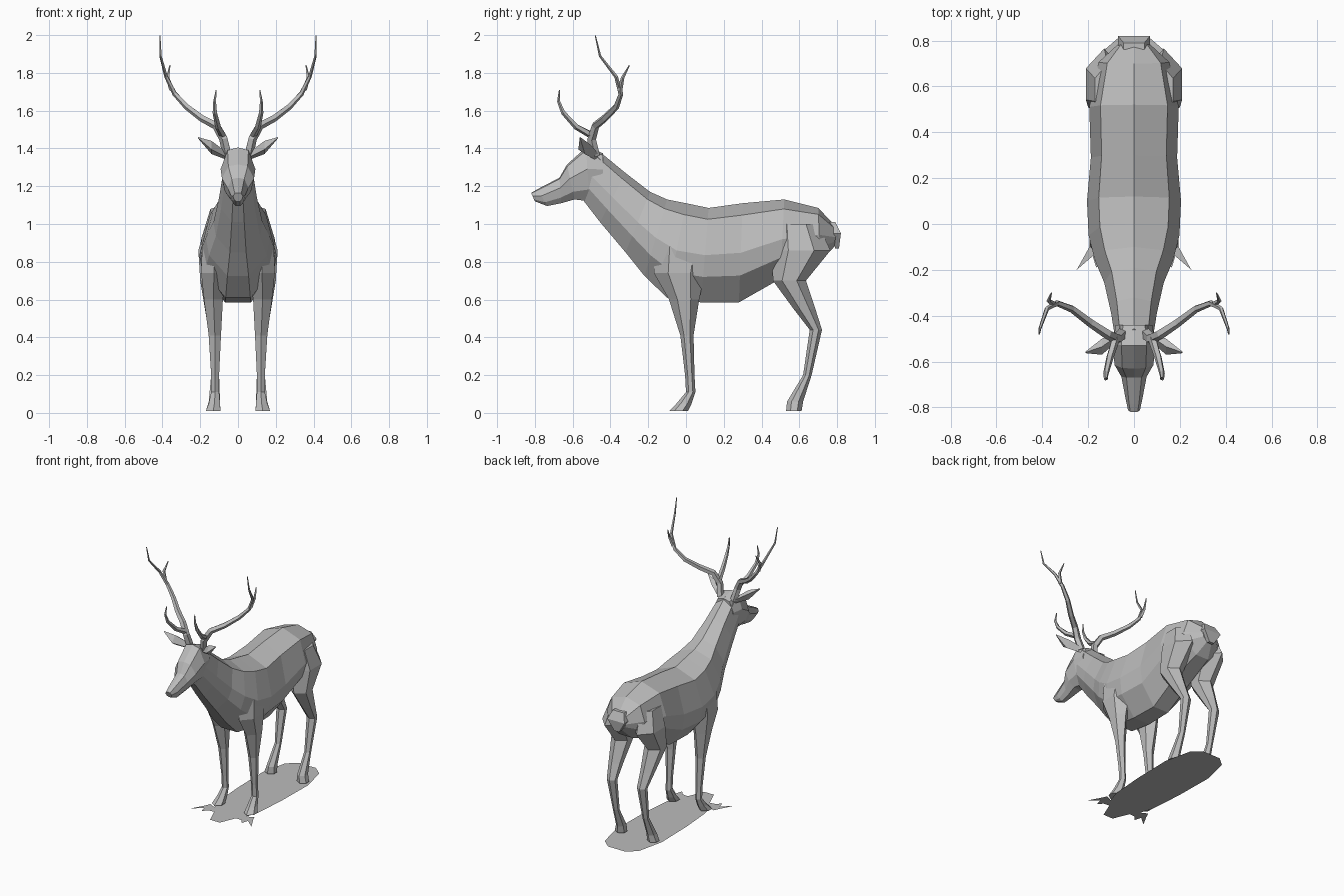
import bpy
import bmesh
import math
from mathutils import Vector

cube = bpy.data.objects.get("Cube")
if cube:
    bpy.data.objects.remove(cube, do_unlink=True)

grey = bpy.data.materials.new("plain grey")
grey.use_nodes = True
grey.diffuse_color = (0.5, 0.5, 0.5, 1)
bsdf = grey.node_tree.nodes["Principled BSDF"]
bsdf.inputs["Base Color"].default_value = (0.5, 0.5, 0.5, 1)
bsdf.inputs["Roughness"].default_value = 0.9


def finish(name, bm, mirror=False):
    """Turn a bmesh into a flat shaded object, optionally mirrored across x."""
    bmesh.ops.recalc_face_normals(bm, faces=bm.faces)
    mesh = bpy.data.meshes.new(name)
    bm.to_mesh(mesh)
    bm.free()
    mesh.materials.append(grey)
    obj = bpy.data.objects.new(name, mesh)
    bpy.context.collection.objects.link(obj)
    if mirror:
        obj.modifiers.new("Mirror", "MIRROR").use_mirror_merge = False
    return obj


def loft(name, rings, mirror=False):
    """Skin equal-sized closed rings and cap both ends."""
    bm = bmesh.new()
    loops = [[bm.verts.new(p) for p in ring] for ring in rings]
    n = len(loops[0])
    for a, b in zip(loops, loops[1:]):
        for i in range(n):
            j = (i + 1) % n
            bm.faces.new((a[i], a[j], b[j], b[i]))
    bm.faces.new(loops[0])
    bm.faces.new(loops[-1])
    return finish(name, bm, mirror)


def torso_ring(station, profile):
    """Symmetric ring between a top point and a bottom point."""
    ty, tz, by, bz, w = station
    half = [(w * x, ty + (by - ty) * t, tz + (bz - tz) * t) for x, t in profile]
    return half + [(-x, y, z) for x, y, z in reversed(half) if x > 0]


def leg_ring(section):
    """Six-sided ring: pointed front and back, flat inside and outside."""
    z, front, back, inner, outer = section
    mid, q = (inner + outer) / 2, (back - front) * 0.28
    return [(mid, front, z), (outer, front + q, z), (outer, back - q, z),
            (mid, back, z), (inner, back - q, z), (inner, front + q, z)]


def horn(name, path, r0, r1, sides=5):
    """Tapered tube along a path, mirrored to both sides."""
    pts = [Vector(p) for p in path]
    rings = []
    for i, p in enumerate(pts):
        d = (pts[min(i + 1, len(pts) - 1)] - pts[max(i - 1, 0)]).normalized()
        u = d.cross(Vector((0.6, 0.8, 0))).normalized()
        v = d.cross(u)
        r = r0 + (r1 - r0) * (i / (len(pts) - 1)) ** 1.3
        angles = [math.tau * k / sides for k in range(sides)]
        rings.append([p + r * (u * math.cos(a) + v * math.sin(a)) for a in angles])
    loft(name, rings, True)


# Body and neck: top y, top z, bottom y, bottom z, half width
body_profile = [(0, 0), (0.75, 0.12), (1, 0.5), (0.9, 0.73), (0.33, 1)]
body = [
    (0.80, 0.98, 0.785, 0.88, 0.06),
    (0.70, 1.085, 0.71, 0.80, 0.155),
    (0.52, 1.13, 0.50, 0.71, 0.195),
    (0.30, 1.11, 0.28, 0.585, 0.188),
    (0.12, 1.085, 0.08, 0.585, 0.205),
    (0.00, 1.11, -0.10, 0.61, 0.198),
    (-0.10, 1.13, -0.22, 0.725, 0.17),
    (-0.19, 1.17, -0.32, 0.85, 0.13),
    (-0.32, 1.27, -0.455, 1.01, 0.10),
    (-0.46, 1.385, -0.54, 1.12, 0.082),
]
loft("body", [torso_ring(s, body_profile) for s in body])

# Head
head_profile = [(0, 0), (0.6, 0.05), (1, 0.4), (0.8, 0.78), (0.35, 1)]
head = [
    (-0.44, 1.375, -0.44, 1.16, 0.08),
    (-0.53, 1.405, -0.51, 1.12, 0.092),
    (-0.63, 1.315, -0.59, 1.13, 0.085),
    (-0.67, 1.245, -0.66, 1.11, 0.055),
    (-0.785, 1.185, -0.735, 1.095, 0.036),
    (-0.82, 1.165, -0.80, 1.12, 0.026),
]
loft("head", [torso_ring(s, head_profile) for s in head])

# Legs: z, front y, back y, inner x, outer x
fore = [
    (0.88, -0.17, 0.13, 0.06, 0.19),
    (0.74, -0.17, 0.10, 0.06, 0.195),
    (0.60, -0.09, 0.07, 0.08, 0.18),
    (0.41, -0.03, 0.04, 0.09, 0.155),
    (0.20, -0.005, 0.045, 0.10, 0.142),
    (0.11, 0.0, 0.05, 0.10, 0.142),
    (0.05, -0.05, 0.03, 0.095, 0.155),
    (0.01, -0.09, 0.01, 0.093, 0.17),
]
hind = [
    (1.00, 0.47, 0.70, 0.06, 0.17),
    (0.86, 0.455, 0.765, 0.05, 0.21),
    (0.70, 0.46, 0.635, 0.07, 0.20),
    (0.55, 0.57, 0.685, 0.085, 0.175),
    (0.44, 0.655, 0.72, 0.09, 0.157),
    (0.20, 0.62, 0.665, 0.10, 0.142),
    (0.06, 0.535, 0.62, 0.095, 0.155),
    (0.01, 0.53, 0.612, 0.093, 0.17),
]
loft("front_legs", [leg_ring(s) for s in fore], True)
loft("hind_legs", [leg_ring(s) for s in hind], True)

# Tail
tail = [(1.01, 0.76, 0.79, 0.045), (0.95, 0.77, 0.82, 0.07), (0.87, 0.79, 0.81, 0.02)]
loft("tail", [[(-w, a, z), (w, a, z), (w, b, z), (-w, b, z)] for z, a, b, w in tail])

# Ears: flat leaf shapes, centre point, half height and half depth
ears = [(0.06, -0.48, 1.36, 0.02), (0.14, -0.535, 1.405, 0.035), (0.212, -0.56, 1.457, 0.003)]
loft("ears", [[(x, y, z + h), (x, y - h, z - h * 0.3), (x, y, z - h), (x, y + h, z + h * 0.3)]
              for x, y, z, h in ears], True)

# Antlers: main beam, brow tine and rear tine
horn("antler_beams", [
    (0.055, -0.48, 1.36), (0.075, -0.50, 1.45), (0.115, -0.48, 1.52), (0.19, -0.43, 1.56),
    (0.27, -0.37, 1.62), (0.335, -0.345, 1.69), (0.38, -0.37, 1.78),
    (0.41, -0.455, 1.89), (0.413, -0.48, 1.997)], 0.026, 0.003)
horn("brow_tines", [
    (0.08, -0.50, 1.47), (0.105, -0.58, 1.515), (0.122, -0.65, 1.59),
    (0.123, -0.675, 1.65), (0.115, -0.67, 1.71)], 0.019, 0.003)
horn("rear_tines", [
    (0.35, -0.35, 1.71), (0.372, -0.335, 1.775), (0.36, -0.30, 1.84)], 0.014, 0.003)

# Ground silhouette: thin sheet under the animal
outline = [
    (0.07, 0.81), (0.14, 0.75), (0.185, 0.55), (0.18, 0.25), (0.16, 0.0), (0.13, -0.09),
    (0.18, -0.065), (0.20, -0.11), (0.25, -0.20), (0.18, -0.14), (0.165, -0.19),
    (0.135, -0.155), (0.09, -0.15), (0.04, -0.27)]
bm = bmesh.new()
bm.faces.new([bm.verts.new((x, y, 0)) for x, y in
              outline + [(-x, y) for x, y in reversed(outline)]])
finish("ground_silhouette", bm)
